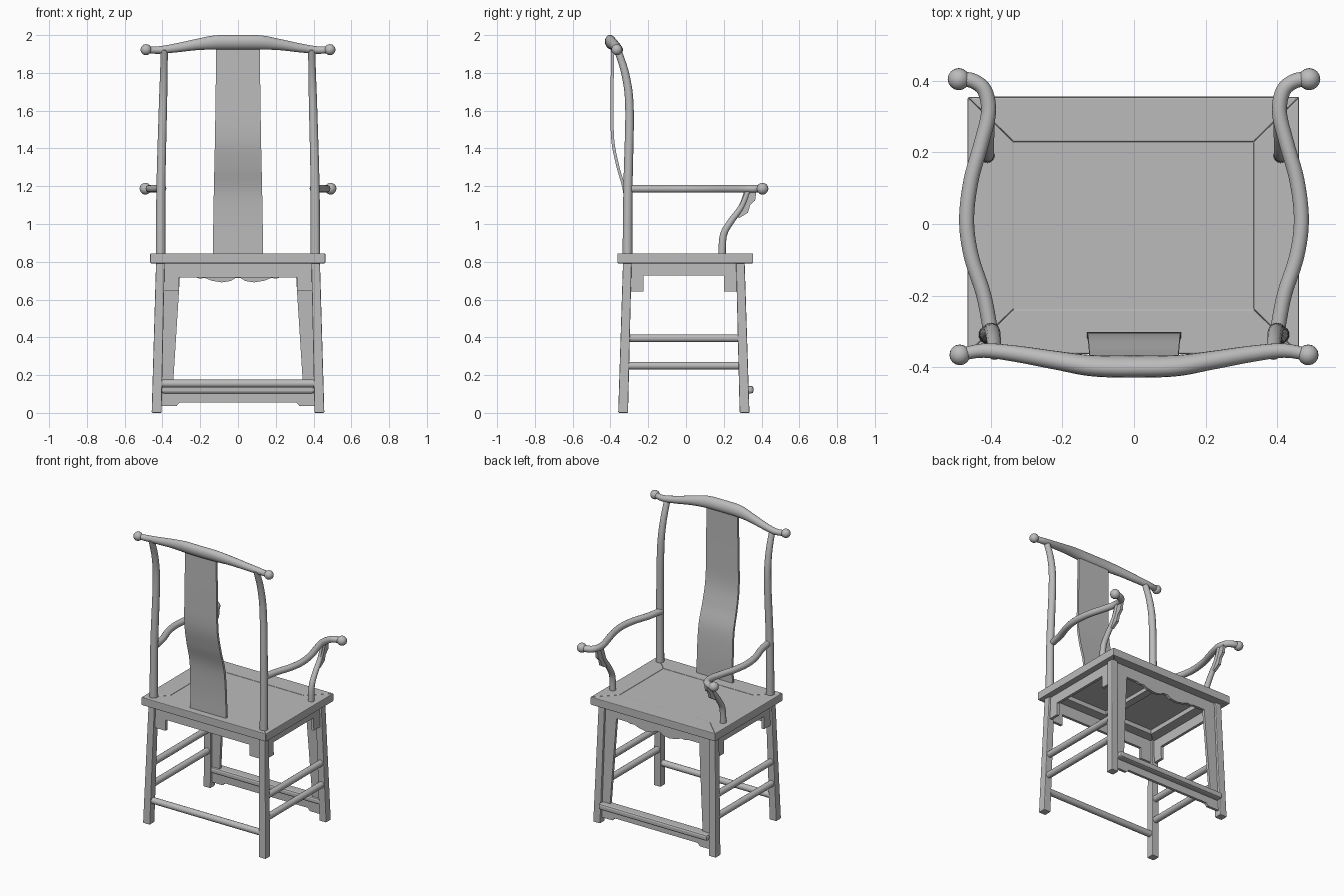
import bpy, bmesh
from math import sin, cos, pi, radians
from mathutils import Vector

cube = bpy.data.objects.get("Cube")
if cube:
    bpy.data.objects.remove(cube, do_unlink=True)

wood = bpy.data.materials.new("grey_wood")
wood.use_nodes = True
colour = (0.5, 0.5, 0.5, 1)
wood.diffuse_color = colour
wood.node_tree.nodes["Principled BSDF"].inputs["Base Color"].default_value = colour


def finish(name, bm, bevel=0, smooth=False):
    bmesh.ops.recalc_face_normals(bm, faces=bm.faces)
    mesh = bpy.data.meshes.new(name)
    bm.to_mesh(mesh)
    bm.free()
    mesh.materials.append(wood)
    ob = bpy.data.objects.new(name, mesh)
    bpy.context.collection.objects.link(ob)
    if bevel:
        mod = ob.modifiers.new("bevel", "BEVEL")
        mod.width, mod.segments = bevel, 2
    if smooth:
        for o in bpy.context.selected_objects:
            o.select_set(False)
        bpy.context.view_layer.objects.active = ob
        ob.select_set(True)
        bpy.ops.object.shade_smooth_by_angle(angle=radians(40))
    return ob


def loft(name, rings, bevel=0, smooth=False):
    """Skin a list of closed point rings and cap both ends."""
    bm = bmesh.new()
    rows = [[bm.verts.new(p) for p in ring] for ring in rings]
    n = len(rows[0])
    for a, b in zip(rows, rows[1:]):
        for i in range(n):
            j = (i + 1) % n
            bm.faces.new((a[i], a[j], b[j], b[i]))
    bm.faces.new(rows[0])
    bm.faces.new(rows[-1])
    return finish(name, bm, bevel, smooth)


def spline(pts, steps=6):
    """Catmull-Rom samples through points of any dimension."""
    pts = [Vector(p) for p in pts]
    pts = [2 * pts[0] - pts[1]] + pts + [2 * pts[-1] - pts[-2]]
    out = []
    for a, b, c, d in zip(pts, pts[1:], pts[2:], pts[3:]):
        for k in range(steps):
            t = k / steps
            out.append(0.5 * (2 * b + (c - a) * t + (2 * a - 5 * b + 4 * c - d) * t ** 2
                              + (3 * b - a - 3 * c + d) * t ** 3))
    return out + [pts[-2]]


def tube(name, pts, r0, r1=None, sides=14):
    """Round bar along a smooth path, tapering from r0 to r1."""
    r1 = r0 if r1 is None else r1
    path = spline(pts) if len(pts) > 2 else [Vector(p) for p in pts]
    rings, last = [], len(path) - 1
    for i, p in enumerate(path):
        d = (path[min(i + 1, last)] - path[max(i - 1, 0)]).normalized()
        u = d.cross(Vector((0, 0, 1)) if abs(d.z) < 0.75 and len(pts) != 5 else Vector((1, 0, 0))).normalized()
        v = d.cross(u)
        r = r0 + (r1 - r0) * i / last
        rings.append([p + r * (u * cos(2 * pi * k / sides) + v * sin(2 * pi * k / sides))
                      for k in range(sides)])
    return loft(name, rings, smooth=True)


def knob(name, at, r):
    bm = bmesh.new()
    bmesh.ops.create_uvsphere(bm, u_segments=16, v_segments=10, radius=r)
    bmesh.ops.translate(bm, verts=bm.verts, vec=at)
    return finish(name, bm, smooth=True)


def plate(name, outline, place, thick, bevel=0):
    """Flat outline; place(u, z, offset) maps it to space."""
    return loft(name, [[place(u, z, o) for u, z in outline] for o in (-thick / 2, thick / 2)], bevel)


def box(name, lo, hi, bevel=0):
    ring = [(lo[0], lo[1]), (hi[0], lo[1]), (hi[0], hi[1]), (lo[0], hi[1])]
    return loft(name, [[(x, y, z) for x, y in ring] for z in (lo[2], hi[2])], bevel)


# Splayed leg centre lines
def leg_x(z):
    return 0.431 - 0.025 * z


def leg_y(z, front):
    return 0.31 - 0.028 * z if front else -0.333 + 0.028 * z


# Seat: four mitred boards around a panel
outer = [(-0.465, -0.363), (0.462, -0.363), (0.462, 0.355), (-0.465, 0.355)]
inner = [(-0.336, -0.238), (0.334, -0.238), (0.334, 0.229), (-0.336, 0.229)]
for i in range(4):
    j = (i + 1) % 4
    board = [outer[i], outer[j], inner[j], inner[i]]
    loft("seat_frame_board", [[(x, y, z) for x, y in board] for z in (0.792, 0.845)], 0.004)
box("seat_panel", (-0.34, -0.242, 0.822), (0.338, 0.233, 0.842))
box("seat_batten", (-0.025, -0.24, 0.796), (0.025, 0.23, 0.822))

for s in (-1, 1):
    side = "left" if s > 0 else "right"
    # Square legs
    for front in (True, False):
        rings = []
        for z in (0, 0.8):
            x, y, h = s * leg_x(z), leg_y(z, front), 0.026 - 0.004 * z
            rings.append([(x + a * h, y + b * h, z) for a, b in ((-1, -1), (1, -1), (1, 1), (-1, 1))])
        loft(f"{side}_{'front' if front else 'back'}_leg", rings, 0.005)
    # Back post
    tube(f"{side}_back_post", [(s * 0.41, -0.31, 0.82), (s * 0.408, -0.307, 1.2), (s * 0.398, -0.299, 1.6),
                               (s * 0.393, -0.318, 1.78), (s * 0.39, -0.362, 1.925)], 0.026, 0.019)
    # Arm, its end knob, support and bracket
    arm = [(0.4, -0.305), (0.42, -0.2), (0.455, -0.09), (0.468, 0.01), (0.456, 0.12), (0.427, 0.225),
           (0.407, 0.31), (0.417, 0.372), (0.45, 0.4), (0.488, 0.405)]
    tube(f"{side}_arm", [(s * x, y, 1.187) for x, y in arm], 0.021)
    knob(f"{side}_arm_knob", (s * 0.49, 0.405, 1.187), 0.031)
    tube(f"{side}_arm_support", [(s * 0.41, 0.19, 0.83), (s * 0.41, 0.198, 0.94), (s * 0.408, 0.235, 1.01),
                                 (s * 0.406, 0.293, 1.09), (s * 0.406, 0.33, 1.18)], 0.02, 0.015)
    bracket = [(0.31, 1.18), (0.374, 1.18), (0.366, 1.125), (0.34, 1.1), (0.328, 1.06), (0.28, 1.03), (0.27, 1.06)]
    plate(f"{side}_arm_bracket", bracket, lambda u, z, o: (s * 0.406 + o, u, z), 0.018)
    # Side stretchers
    for z in (0.395, 0.25):
        tube(f"{side}_side_stretcher", [(s * leg_x(z), leg_y(z, False), z), (s * leg_x(z), leg_y(z, True), z)], 0.021)
    # Side apron with end brackets
    apron = [(-0.31, 0.8), (-0.31, 0.643), (-0.225, 0.643), (-0.225, 0.727),
             (0.2, 0.727), (0.2, 0.643), (0.29, 0.643), (0.29, 0.8)]
    plate(f"{side}_side_apron", apron, lambda u, z, o: (s * leg_x(z) + o, u, z), 0.018)

# Back apron with end brackets
half = [(0.41, 0.8), (0.41, 0.645), (0.312, 0.645), (0.312, 0.718)]
plate("back_apron", half + [(-u, z) for u, z in reversed(half)],
      lambda u, z, o: (u, leg_y(z, False) + o, z), 0.018)

# Scalloped front apron with strips running down the legs
scallop = [(0.225, 0.718), (0.205, 0.711), (0.175, 0.714), (0.14, 0.7), (0.085, 0.691), (0.04, 0.698), (0.015, 0.713)]
half = [(0.41, 0.8), (0.425, 0.13), (0.345, 0.13), (0.312, 0.65), (0.308, 0.718)] + scallop
plate("front_apron", half + [(-u, z) for u, z in reversed(half)],
      lambda u, z, o: (u, leg_y(z, True) + o, z), 0.018)

# Back stretcher, foot rail and the small apron below it
tube("back_stretcher", [(-0.427, -0.329, 0.155), (0.427, -0.329, 0.155)], 0.021)
box("foot_rail", (-0.405, 0.285, 0.103), (0.405, 0.357, 0.143), 0.012)
half = [(0.42, 0.11), (0.42, 0.037), (0.325, 0.037), (0.308, 0.055)]
plate("foot_rail_apron", half + [(-u, z) for u, z in reversed(half)],
      lambda u, z, o: (u, leg_y(z, True) + o, z), 0.018)

# Curved splat: y, z, half width
splat = [(-0.31, 0.83, 0.133), (-0.312, 1.0, 0.131), (-0.325, 1.17, 0.128), (-0.362, 1.31, 0.125),
         (-0.388, 1.45, 0.122), (-0.391, 1.65, 0.119), (-0.389, 1.95, 0.115)]
rings = [[(-w, y - 0.008, z), (w, y - 0.008, z), (w, y + 0.008, z), (-w, y + 0.008, z)]
         for y, z, w in spline(splat)]
loft("back_splat", rings, smooth=True)

# Crest rail: x, y, z, half depth, half height
half = [(0.49, -0.366, 1.923, 0.018, 0.018), (0.42, -0.354, 1.921, 0.02, 0.02), (0.33, -0.363, 1.932, 0.023, 0.024),
        (0.22, -0.381, 1.95, 0.026, 0.03), (0.12, -0.396, 1.961, 0.029, 0.038)]
path = half + [(0, -0.399, 1.962, 0.03, 0.039)] + [(-p[0],) + p[1:] for p in reversed(half)]
tilt, rings = radians(15), []
for x, y, z, a, b in spline(path):
    ring = []
    for k in range(18):
        p, q = a * cos(k * pi / 9), b * sin(k * pi / 9)
        ring.append((x, y + p * cos(tilt) - q * sin(tilt), z + p * sin(tilt) + q * cos(tilt)))
    rings.append(ring)
loft("crest_rail", rings, smooth=True)
for s in (-1, 1):
    knob("crest_knob", (s * 0.487, -0.366, 1.923), 0.029)
